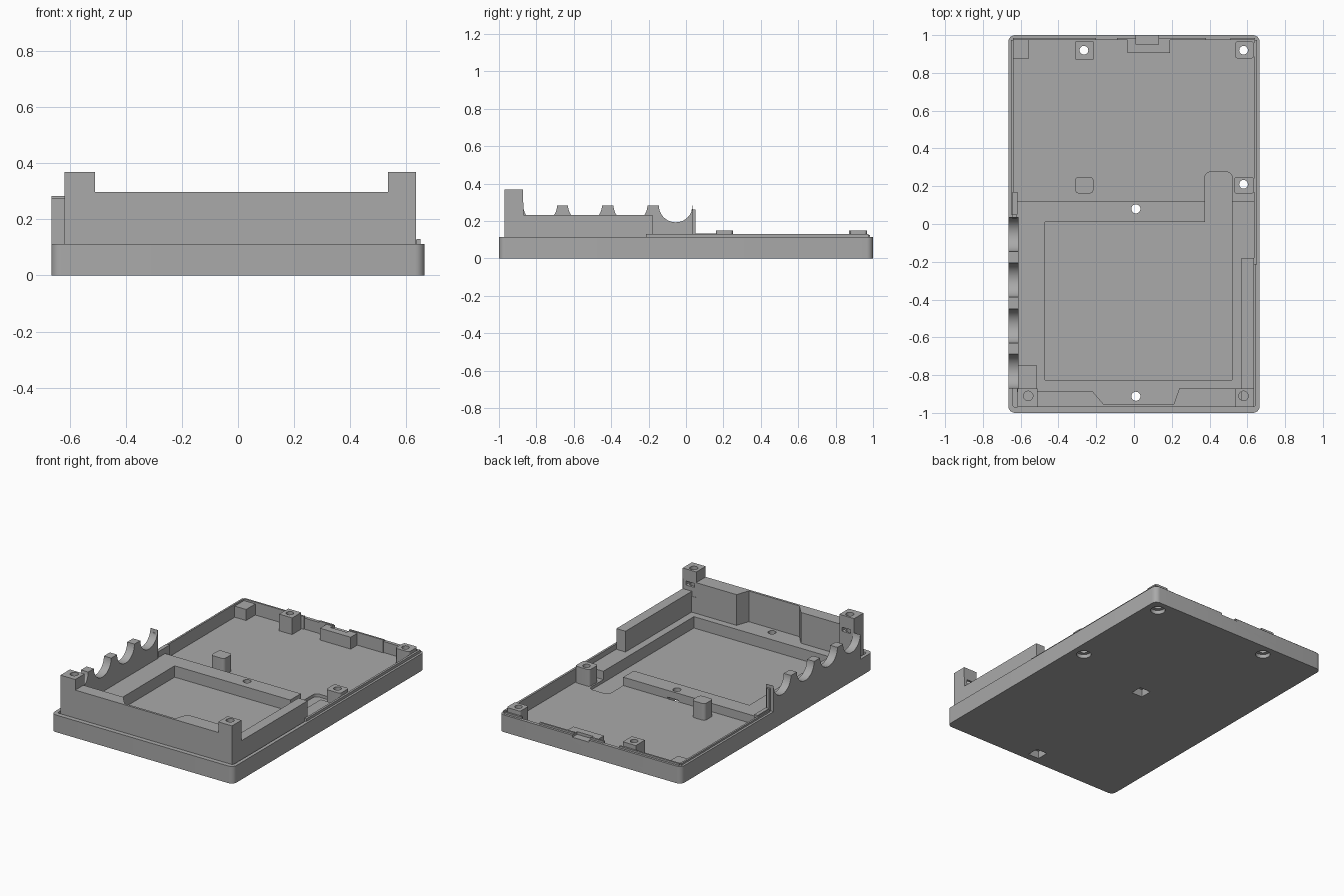
import bpy, bmesh, math

if "Cube" in bpy.data.objects:
    bpy.data.objects.remove(bpy.data.objects["Cube"])

grey = bpy.data.materials.new("plain grey")
grey.diffuse_color = (0.40, 0.40, 0.40, 1)
grey.use_nodes = True
grey.node_tree.nodes["Principled BSDF"].inputs["Base Color"].default_value = grey.diffuse_color


def prism(name, pts, lo, hi, axis="z"):
    """Extrude an outline: (x, y) along z, or (y, z) along x."""
    bm = bmesh.new()
    place = (lambda p: (p[0], p[1], lo)) if axis == "z" else (lambda p: (lo, p[0], p[1]))
    face = bm.faces.new([bm.verts.new(place(p)) for p in pts])
    ext = bmesh.ops.extrude_face_region(bm, geom=[face])
    d = hi - lo
    bmesh.ops.translate(bm, vec=(0, 0, d) if axis == "z" else (d, 0, 0),
                        verts=[v for v in ext["geom"] if isinstance(v, bmesh.types.BMVert)])
    bmesh.ops.recalc_face_normals(bm, faces=bm.faces)
    me = bpy.data.meshes.new(name)
    bm.to_mesh(me)
    bm.free()
    me.materials.append(grey)
    ob = bpy.data.objects.new(name, me)
    bpy.context.collection.objects.link(ob)
    return ob


def rounded(x0, x1, y0, y1, r, n=6):
    pts = []
    for k, (cx, cy) in enumerate([(x1 - r, y1 - r), (x0 + r, y1 - r), (x0 + r, y0 + r), (x1 - r, y0 + r)]):
        for i in range(n + 1):
            a = math.pi / 2 * (k + i / n)
            pts.append((cx + r * math.cos(a), cy + r * math.sin(a)))
    return pts


def box(name, x0, x1, y0, y1, z0, z1, r=0):
    pts = rounded(x0, x1, y0, y1, r) if r else [(x0, y0), (x1, y0), (x1, y1), (x0, y1)]
    return prism(name, pts, z0, z1)


def circle(cx, cy, r, n=32):
    return [(cx + r * math.cos(2 * math.pi * i / n), cy + r * math.sin(2 * math.pi * i / n)) for i in range(n)]


def cut(target, *cutters):
    for c in cutters:
        m = target.modifiers.new("cut", "BOOLEAN")
        m.operation, m.solver, m.object = "DIFFERENCE", "EXACT", c
        bpy.context.view_layer.objects.active = target
        bpy.ops.object.modifier_apply(modifier=m.name)
        bpy.data.objects.remove(c)


RIM, FLOOR, POCKET, DECK = 0.113, 0.04, 0.02, 0.095

# Tray with its hollow
tray = box("tray", -0.665, 0.665, -1, 1, 0, RIM, 0.035)
cut(tray, box("c", -0.642, 0.642, -0.97, 0.978, FLOOR, 0.2, 0.015))

# Raised deck around the battery pocket
deck = box("battery_deck", -0.645, 0.645, -0.975, 0.12, FLOOR - 0.005, DECK)


def pocket_cutters():
    return (box("c", -0.47, 0.52, -0.825, 0.01, POCKET, 0.2),
            box("c", 0.375, 0.52, -0.1, 0.275, POCKET, 0.2, 0.03))


cut(deck, *pocket_cutters())
cut(tray, *pocket_cutters())

# Front wall with a central recess on the inside
front_wall = prism("front_wall", [(-0.618, -0.97), (0.635, -0.97), (0.635, -0.87), (0.24, -0.87), (0.21, -0.955),
                                  (-0.16, -0.955), (-0.22, -0.885), (-0.618, -0.885)], FLOOR, 0.298)

# Right wall
right_wall = box("right_wall", 0.568, 0.635, -0.95, -0.18, FLOOR, 0.232)

# Left wall with four half-round cable openings
left_wall = box("left_wall", -0.665, -0.612, -0.87, 0.037, FLOOR, 0.283)
for y in (-0.78, -0.54, -0.297, -0.055):
    cut(left_wall, prism("c", circle(y, 0.283, 0.0905, 48), -0.7, -0.55, "x"))
box("left_wall_end_fin", -0.642, -0.622, 0.03, 0.05, FLOOR, 0.262)
box("left_wall_foot", -0.642, -0.617, 0.05, 0.17, FLOOR, 0.133)
box("left_corner_block", -0.62, -0.515, -0.89, -0.747, FLOOR, RIM)

# Front corner posts with screw holes and nut slots
posts = {}
for side, x0, x1, hx in (("left", -0.618, -0.51, -0.56), ("right", 0.535, 0.635, 0.58)):
    p = box(side + "_front_post", x0, x1, -0.97, -0.872, FLOOR, 0.368)
    cut(p, prism("c", circle(hx, -0.91, 0.025), 0.2, 0.4),
        box("c", hx - 0.032, hx + 0.032, -0.945, -0.8, 0.262, 0.288))
    cut(front_wall, box("c", x0 + 0.002, x1 - 0.002, -0.968, -0.8, 0.2, 0.35))

# Board standoffs; three carry screws
standoffs = [box("back_middle_standoff", -0.31, -0.215, 0.872, 0.967, FLOOR, 0.15),
             box("back_right_standoff", 0.535, 0.635, 0.877, 0.967, FLOOR, 0.15, 0.015),
             box("side_right_standoff", 0.53, 0.635, 0.16, 0.25, FLOOR, 0.15, 0.015)]
box("middle_standoff", -0.312, -0.215, 0.162, 0.25, FLOOR, 0.15, 0.02)
box("back_left_standoff", -0.642, -0.555, 0.877, 0.978, FLOOR, RIM)
for s, (x, y) in zip(standoffs, ((-0.265, 0.92), (0.58, 0.92), (0.58, 0.21))):
    cut(s, prism("c", circle(x, y, 0.023), -0.1, 0.3))
    cut(tray, prism("c", circle(x, y, 0.023), -0.1, 0.3), prism("c", circle(x, y, 0.045), -0.1, 0.025))

# Two centre screw holes with square nut pockets underneath
for y in (0.08, -0.912):
    for part in (tray, deck):
        cut(part, prism("c", circle(0.01, y, 0.024), -0.1, 0.3),
            box("c", -0.03, 0.05, y - 0.04, y + 0.04, -0.1, 0.05))

# Connector block at the back, with a port notch through the wall
block = box("connector_block", -0.035, 0.19, 0.905, 0.98, FLOOR, 0.118)
cut(block, box("c", 0.01, 0.13, 0.95, 1.1, 0.1, 0.2))
cut(tray, box("c", 0.01, 0.13, 0.95, 1.1, 0.1, 0.2))

# Thin locating lip along the rim
box("right_lip", 0.636, 0.65, -0.215, 0.975, FLOOR, 0.13)
box("left_lip", -0.65, -0.638, 0.05, 0.975, FLOOR, 0.125)
for i, (x0, x1) in enumerate(((-0.64, -0.2), (-0.09, 0.01), (0.13, 0.38), (0.51, 0.64))):
    box("back_lip_%d" % (i + 1), x0, x1, 0.973, 0.985, FLOOR, 0.125)

# Soft shading on curved walls, crisp edges elsewhere
for ob in bpy.context.scene.objects:
    ob.select_set(True)
bpy.context.view_layer.objects.active = tray
bpy.ops.object.shade_smooth_by_angle(angle=math.radians(30))
